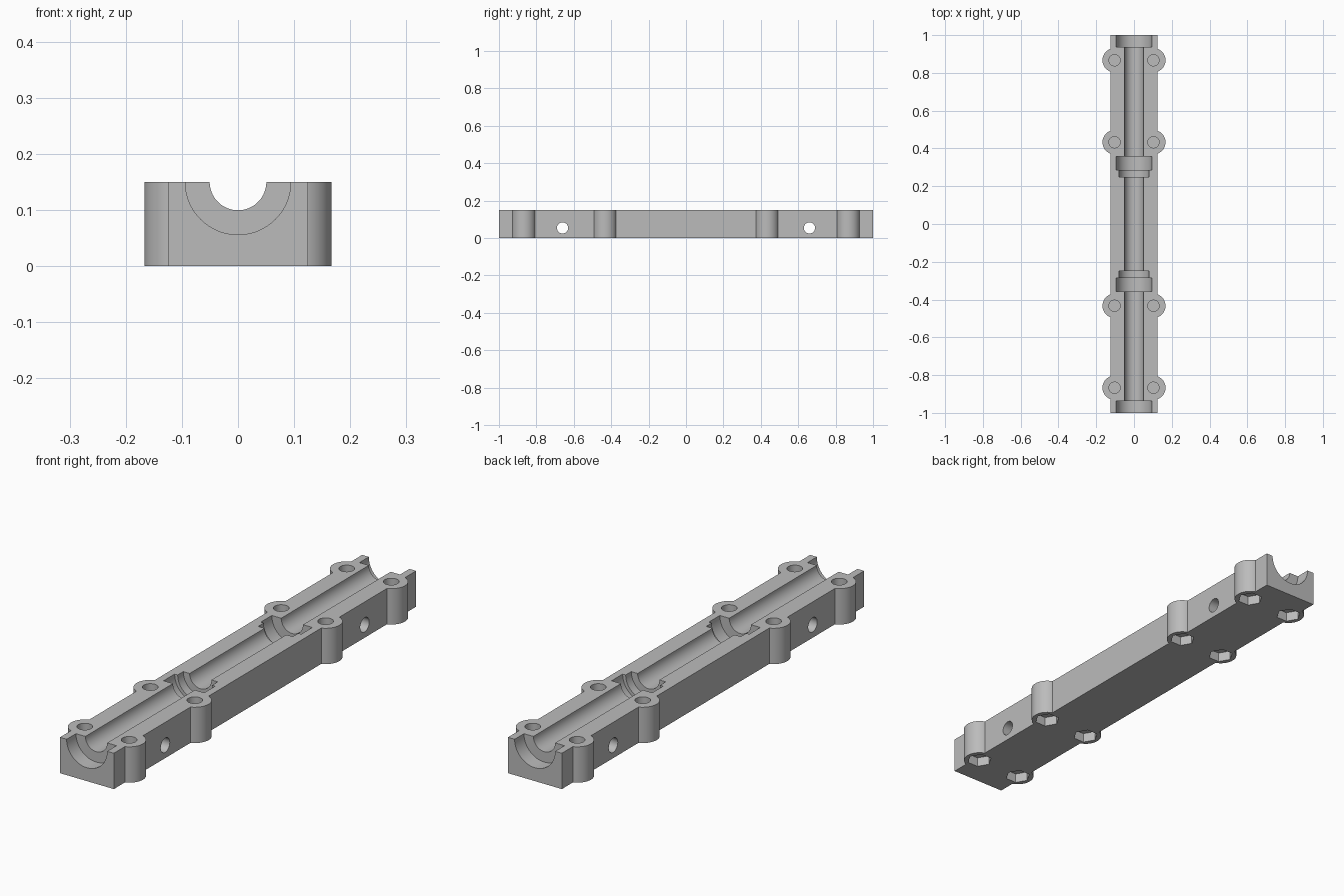
import bpy, bmesh, math
from mathutils import Matrix

if "Cube" in bpy.data.objects:
    bpy.data.objects.remove(bpy.data.objects["Cube"])

HEIGHT, BORE = 0.15, 0.0505
BOSS_X, BOSS_YS = 0.103, (-0.867, -0.433, 0.433, 0.867)

grey = bpy.data.materials.new("plain grey")
grey.use_nodes = True
colour = (0.5, 0.5, 0.5, 1)
grey.diffuse_color = colour
grey.node_tree.nodes["Principled BSDF"].inputs["Base Color"].default_value = colour


def finish(name, bm):
    bmesh.ops.recalc_face_normals(bm, faces=bm.faces)
    mesh = bpy.data.meshes.new(name)
    bm.to_mesh(mesh)
    bm.free()
    mesh.materials.append(grey)
    obj = bpy.data.objects.new(name, mesh)
    bpy.context.collection.objects.link(obj)
    return obj


def rod(name, centre, radius, length, sides=48, axis="Z"):
    bm = bmesh.new()
    turn = Matrix.Rotation(math.pi / 2, 4, "Y" if axis == "X" else "Z")
    bmesh.ops.create_cone(bm, cap_ends=True, segments=sides, radius1=radius,
                          radius2=radius, depth=length,
                          matrix=Matrix.Translation(centre) @ turn)
    return finish(name, bm)


def lathe_y(name, profile, z, sides=96):
    """Solid of revolution about a lengthwise axis; profile holds (y, radius)."""
    bm = bmesh.new()
    rings = []
    for y, r in profile:
        angles = [2 * math.pi * i / sides for i in range(sides)]
        rings.append([bm.verts.new((r * math.cos(a), y, z + r * math.sin(a))) for a in angles])
    for a, b in zip(rings, rings[1:]):
        for i in range(sides):
            j = (i + 1) % sides
            bm.faces.new((a[i], a[j], b[j], b[i]))
    bm.faces.new(rings[0])
    bm.faces.new(rings[-1])
    return finish(name, bm)


def combine(target, tool, operation):
    mod = target.modifiers.new(operation.lower(), "BOOLEAN")
    mod.operation, mod.solver, mod.object = operation, "EXACT", tool
    bpy.context.view_layer.objects.active = target
    bpy.ops.object.modifier_apply(modifier=mod.name)
    bpy.data.objects.remove(tool)


# Long rectangular block
bm = bmesh.new()
bmesh.ops.create_cube(bm, size=1, matrix=Matrix.Translation((0, 0, HEIGHT / 2))
                      @ Matrix.Diagonal((0.25, 2, HEIGHT, 1)))
housing = finish("shaft_housing_half", bm)

spots = [(side * BOSS_X, y) for side in (-1, 1) for y in BOSS_YS]

# Rounded screw bosses
for x, y in spots:
    combine(housing, rod("boss", (x, y, HEIGHT / 2), 0.064, HEIGHT), "UNION")

# Shaft channel with end and inner bearing seats
half = [(0.248, BORE), (0.248, 0.08), (0.285, 0.08), (0.285, 0.094), (0.358, 0.094),
        (0.358, BORE), (0.938, BORE), (0.938, 0.094), (1.1, 0.094)]
profile = [(-y, r) for y, r in reversed(half)] + half
combine(housing, lathe_y("channel_cutter", profile, HEIGHT), "DIFFERENCE")

# Screw holes from above, hexagonal nut pockets from below
for x, y in spots:
    combine(housing, rod("screw_cutter", (x, y, 0.15), 0.03, 0.2, 32), "DIFFERENCE")
    combine(housing, rod("nut_cutter", (x, y, 0), 0.05, 0.08, 6), "DIFFERENCE")

# Cross holes through both sides
for y in (-0.66, 0.66):
    combine(housing, rod("cross_cutter", (0, y, 0.054), 0.03, 0.5, 32, "X"), "DIFFERENCE")

# Smooth curved walls, crisp edges
bpy.ops.object.select_all(action="DESELECT")
housing.select_set(True)
bpy.context.view_layer.objects.active = housing
bpy.ops.object.shade_smooth_by_angle(angle=math.radians(30))
